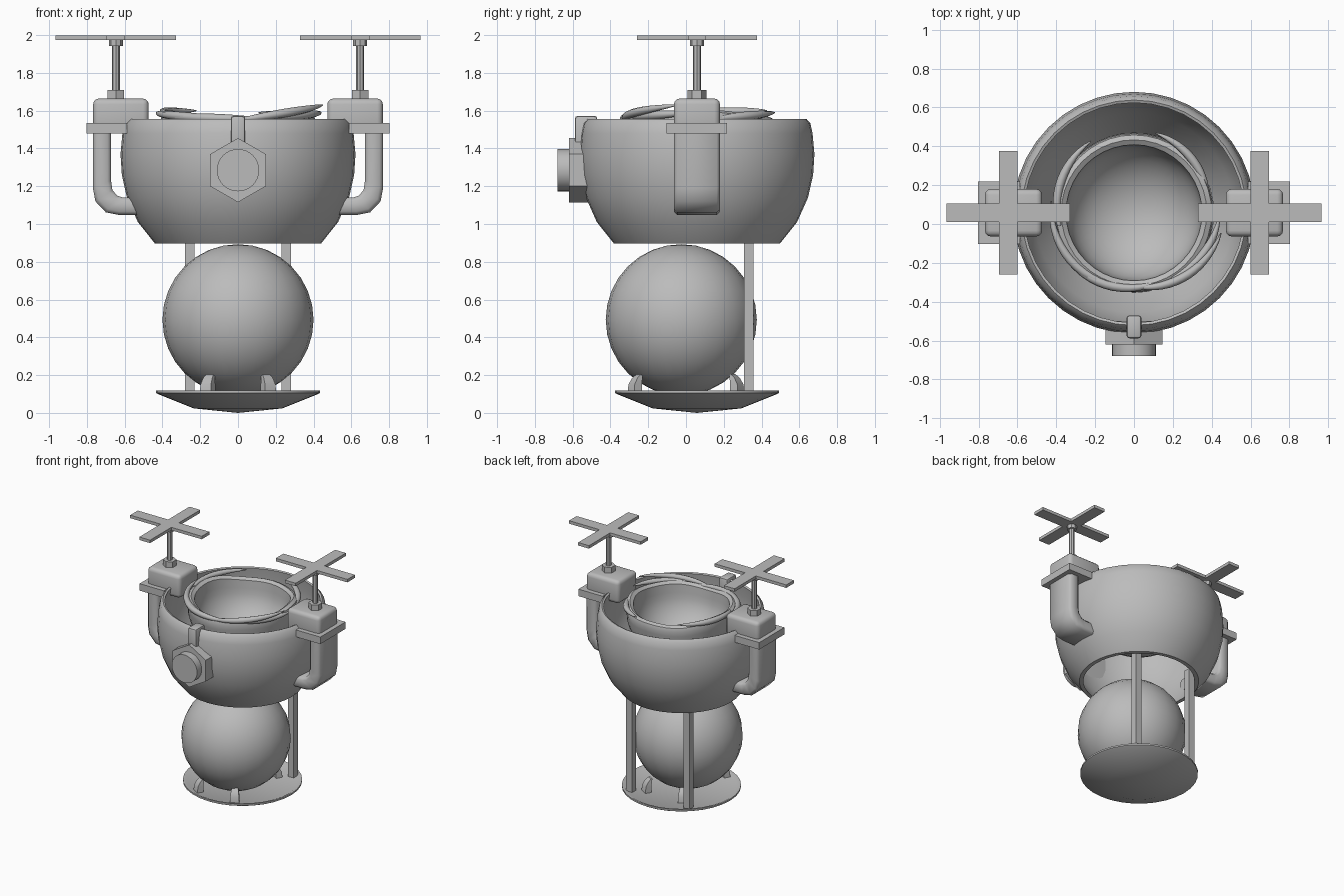
import bpy, bmesh, math
from mathutils import Vector, Matrix

if "Cube" in bpy.data.objects:
    bpy.data.objects.remove(bpy.data.objects["Cube"], do_unlink=True)

CY = 0.058          # shared y axis of the bowl, base and pods
grey = bpy.data.materials.new("plain grey")
grey.use_nodes = True
grey.diffuse_color = (0.5, 0.5, 0.5, 1)
grey.node_tree.nodes["Principled BSDF"].inputs["Base Color"].default_value = (0.5, 0.5, 0.5, 1)


def finish(name, bm, smooth=None):
    bmesh.ops.recalc_face_normals(bm, faces=bm.faces)
    me = bpy.data.meshes.new(name)
    bm.to_mesh(me)
    bm.free()
    me.materials.append(grey)
    ob = bpy.data.objects.new(name, me)
    bpy.context.collection.objects.link(ob)
    if smooth:
        bpy.ops.object.select_all(action='DESELECT')
        ob.select_set(True)
        bpy.context.view_layer.objects.active = ob
        bpy.ops.object.shade_smooth_by_angle(angle=math.radians(smooth))
    return ob


def box(name, lo, hi, bevel=0, segments=3):
    lo, hi = Vector(lo), Vector(hi)
    bm = bmesh.new()
    bmesh.ops.create_cube(bm, size=1, matrix=Matrix.Translation((lo + hi) / 2)
                          @ Matrix.Diagonal((*(hi - lo), 1)))
    if bevel:
        bmesh.ops.bevel(bm, geom=bm.edges[:], offset=bevel, segments=segments,
                        profile=0.5, affect='EDGES')
    return finish(name, bm, 40 if bevel else None)


def cylinder(name, center, radius, depth, sides, rot=Matrix(), smooth=None):
    bm = bmesh.new()
    bmesh.ops.create_cone(bm, cap_ends=True, segments=sides, radius1=radius, radius2=radius,
                          depth=depth, matrix=Matrix.Translation(center) @ rot)
    return finish(name, bm, smooth)


def lathe(name, profile, steps=40, closed=False, smooth=40, wave=None):
    bm = bmesh.new()
    verts = [bm.verts.new((r, 0, z)) for r, z in profile]
    pairs = list(zip(verts, verts[1:] + verts[:1])) if closed else list(zip(verts, verts[1:]))
    edges = [bm.edges.new(p) for p in pairs]
    bmesh.ops.spin(bm, geom=verts + edges, axis=(0, 0, 1), cent=(0, 0, 0),
                   angle=math.tau, steps=steps)
    bmesh.ops.remove_doubles(bm, verts=bm.verts, dist=0.0005)
    for v in bm.verts:
        if wave:
            v.co.z += wave(v.co)
        v.co.y += CY
    return finish(name, bm, smooth)


def sweep(name, rings, smooth=40):
    bm = bmesh.new()
    loops = [[bm.verts.new(p) for p in ring] for ring in rings]
    for a, b in zip(loops, loops[1:]):
        for i in range(len(a)):
            j = (i + 1) % len(a)
            bm.faces.new((a[i], a[j], b[j], b[i]))
    bm.faces.new(loops[0])
    bm.faces.new(loops[-1])
    return finish(name, bm, smooth)


# Outer bowl: rounded shell, open at top and bottom
lathe("bowl", [(0.44, 0.897), (0.53, 1.01), (0.588, 1.14), (0.615, 1.26), (0.622, 1.37),
               (0.612, 1.48), (0.6, 1.535), (0.58, 1.556), (0.566, 1.55), (0.58, 1.46),
               (0.585, 1.36), (0.572, 1.22), (0.515, 1.06), (0.41, 0.897)], closed=True)


# Inner cup with a gently waving rim
def rim_wave(co):
    a = math.atan2(co.y, co.x)
    return max(0, (co.z - 1.3) / 0.28) * (0.018 * math.cos(2 * a) + 0.006 * math.sin(5 * a))


quarter = [i * math.pi / 20 for i in range(11)]
cup = [(0.40 * math.sin(t), 1.5 - 0.33 * math.cos(t)) for t in quarter]
cup += [(0.408, 1.54), (0.40, 1.57), (0.375, 1.582), (0.35, 1.565)]
cup += [(0.345 * math.cos(t), 1.5 - 0.3 * math.sin(t)) for t in quarter]
lathe("inner_cup", cup, wave=rim_wave)

# Tapered wisps curling round the cup rim: start angle, end angle, radii, heights
wisps = [(75, 15, 0.425, 0.39, 1.59, 1.56), (121, 190, 0.43, 0.39, 1.6, 1.59),
         (172, 262, 0.43, 0.385, 1.59, 1.555), (-13, -85, 0.46, 0.385, 1.63, 1.555),
         (-2, -60, 0.44, 0.39, 1.59, 1.565), (200, 285, 0.42, 0.38, 1.57, 1.555)]
for a0, a1, r0, r1, z0, z1 in wisps:
    rings = []
    for i in range(15):
        t = i / 14
        a = math.radians(a0 + (a1 - a0) * t)
        r, z = r0 + (r1 - r0) * t, z0 + (z1 - z0) * t
        w = 0.003 + 0.02 * math.sin(math.pi * min(1, t * 0.9)) ** 0.8
        rings.append([((r + w * math.cos(k)) * math.cos(a), CY + (r + w * math.cos(k)) * math.sin(a),
                       z + w * math.sin(k)) for k in [n * math.tau / 8 for n in range(8)]])
    sweep("rim_wisp", rings, 60)

# Ball under the bowl
bm = bmesh.new()
bmesh.ops.create_uvsphere(bm, u_segments=24, v_segments=16, radius=0.4,
                          matrix=Matrix.Translation((0, -0.025, 0.493)))
finish("ball", bm, 60)

# Base dish and support rods
lathe("base_dish", [(0, 0), (0.235, 0.024), (0.425, 0.1), (0.434, 0.106), (0.434, 0.119),
                    (0.42, 0.119), (0.4, 0.108), (0, 0.095)], steps=32, smooth=30)
for s in (-1, 1):
    box("support_rod", (s * 0.255 - 0.026, 0.306, 0.105), (s * 0.255 + 0.026, 0.358, 0.96))

# Curved claws gripping the ball
for sx in (-1, 1):
    for sy in (-1, 1):
        out = Vector((sx * 0.16, sy * 0.27, 0)).normalized()
        side = Vector((-out.y, out.x, 0))
        rings = []
        for r, z, depth, width in [(0.34, 0.1, 0.05, 0.035), (0.335, 0.15, 0.045, 0.032),
                                   (0.315, 0.185, 0.03, 0.028), (0.29, 0.206, 0.012, 0.022)]:
            rings.append([out * (r + d * depth) + side * (w * width) + Vector((0, 0, z))
                          for d, w in ((-1, -1), (0, -1), (0, 1), (-1, 1))])
        sweep("claw", rings, 30)

# Rotor pods on both sides
for s in (-1, 1):
    x = s * 0.647
    box("motor_housing", (s * 0.62 - 0.147, CY - 0.122, 1.48),
        (s * 0.62 + 0.147, CY + 0.122, 1.664), 0.03)
    box("pod_bracket", (s * 0.695 - 0.108, CY - 0.16, 1.478), (s * 0.695 + 0.108, CY + 0.16, 1.534))
    # Bent arm: outer and inner points of each cross-section
    bend = [((0.768, 1.5), (0.672, 1.5)), ((0.768, 1.19), (0.672, 1.23)),
            ((0.755, 1.12), (0.665, 1.18)), ((0.70, 1.062), (0.64, 1.15)),
            ((0.63, 1.048), (0.61, 1.14)), ((0.5, 1.048), (0.5, 1.14))]
    rings = []
    for (ox, oz), (ix, iz) in bend:
        o, n = Vector((s * ox, CY, oz)), Vector((s * ix, CY, iz))
        rings.append([o.lerp(n, t) + Vector((0, y, 0)) for t, y in
                      ((0, -0.105), (0.2, -0.122), (0.8, -0.122), (1, -0.105),
                       (1, 0.105), (0.8, 0.122), (0.2, 0.122), (0, 0.105))])
    sweep("pod_arm", rings, 50)
    cylinder("shaft_collar", (x, CY, 1.685), 0.05, 0.05, 6)
    cylinder("rotor_shaft", (x, CY, 1.83), 0.021, 0.28, 8)
    cylinder("rotor_hub", (x, CY, 1.958), 0.037, 0.03, 8)
    box("rotor_blade", (x - 0.318, CY - 0.048, 1.974), (x + 0.318, CY + 0.048, 1.998))
    box("rotor_blade_cross", (x - 0.048, CY - 0.318, 1.974), (x + 0.048, CY + 0.318, 1.998))

# Hexagonal lamp and its rim clip on the front
turn = Matrix.Rotation(math.pi / 2, 4, 'X')
cylinder("lamp_housing", (0, -0.56, 1.285), 0.17, 0.12, 6, turn)
cylinder("lamp_lens", (0, -0.645, 1.285), 0.112, 0.07, 32, turn, 40)
box("rim_clip", (-0.038, -0.588, 1.38), (0.038, -0.47, 1.572), 0.014, 2)
